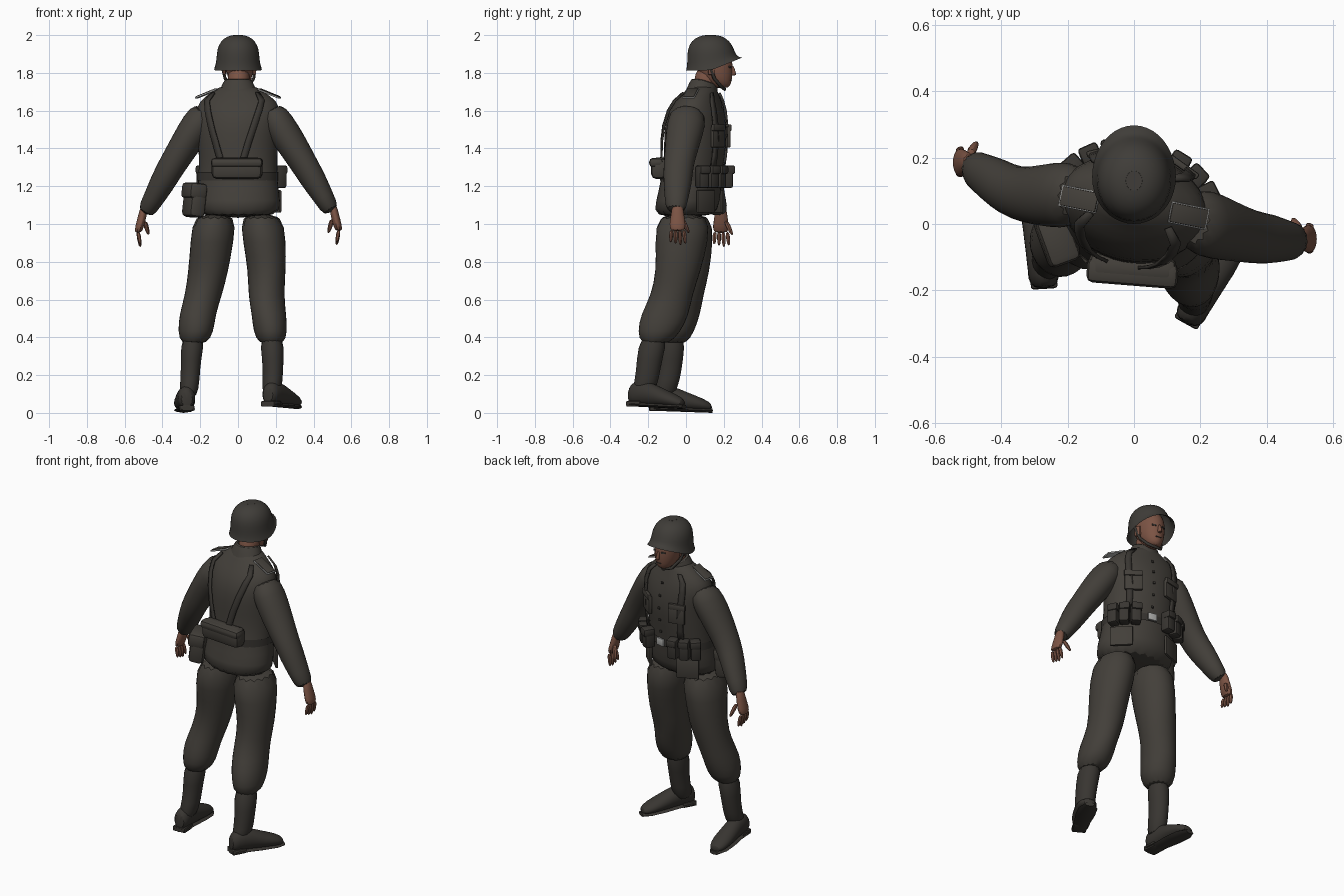
import bpy, bmesh, math
from math import sin, cos, pi, atan2
from mathutils import Vector, Matrix

if "Cube" in bpy.data.objects:
    bpy.data.objects.remove(bpy.data.objects["Cube"])


def material(name, r, g, b):
    mat = bpy.data.materials.new(name)
    mat.use_nodes = True
    mat.diffuse_color = (r, g, b, 1)
    bsdf = mat.node_tree.nodes["Principled BSDF"]
    bsdf.inputs["Base Color"].default_value = (r, g, b, 1)
    bsdf.inputs["Roughness"].default_value = 0.9
    return mat


CLOTH = material("field grey cloth", .056, .050, .042)
LEATHER = material("dark leather", .040, .036, .031)
STEEL = material("helmet steel", .050, .046, .040)
SKIN = material("skin", .20, .088, .058)
SILVER = material("silver trim", .42, .42, .41)
TWIST = -.2  # the upper body turns slightly


def finish(name, bm, mat, subsurf=0, thickness=0, angle=50):
    bmesh.ops.recalc_face_normals(bm, faces=bm.faces)
    mesh = bpy.data.meshes.new(name)
    bm.to_mesh(mesh)
    bm.free()
    mesh.materials.append(mat)
    obj = bpy.data.objects.new(name, mesh)
    bpy.context.collection.objects.link(obj)
    if thickness:
        solid = obj.modifiers.new("thickness", "SOLIDIFY")
        solid.thickness, solid.offset = thickness, 1
    if subsurf:
        obj.modifiers.new("smooth", "SUBSURF").levels = subsurf
        obj.modifiers["smooth"].render_levels = subsurf
    bpy.ops.object.select_all(action="DESELECT")
    obj.select_set(True)
    bpy.context.view_layer.objects.active = obj
    bpy.ops.object.shade_smooth_by_angle(angle=math.radians(angle))
    return obj


def loft(name, rings, mat, normal=(0, 0, 1), sides=14, yaw=0, folds=0, caps=True,
         warp=None, subsurf=1):
    """Skin elliptical rings (x, y, z, half width, half depth) along a path."""
    n = Vector(normal).normalized()
    u = (Vector((0, 1, 0)).cross(n) if abs(n.y) < .7 else n.cross(Vector((0, 0, 1)))).normalized()
    v = n.cross(u)
    turn = Matrix.Rotation(yaw, 3, "Z")
    bm, loops = bmesh.new(), []
    for k, (x, y, z, a, b) in enumerate(rings):
        loop = []
        for i in range(sides):
            t = 2 * pi * i / sides
            crease = 1 + folds * sin(3 * t + 2.4 * k) + folds * sin(2 * t - 1.7 * k)
            co = Vector((x, y, z)) + turn @ (u * cos(t) * a + v * sin(t) * b) * crease
            loop.append(bm.verts.new(warp(co) if warp else co))
        loops.append(loop)
    for low, high in zip(loops, loops[1:]):
        for i in range(sides):
            j = (i + 1) % sides
            bm.faces.new((low[i], low[j], high[j], high[i]))
    if caps:
        bm.faces.new(loops[0])
        bm.faces.new(loops[-1])
    return finish(name, bm, mat, subsurf)


def box(name, loc, size, mat, yaw=0, pitch=0, roll=0, bevel=.012):
    bm = bmesh.new()
    bmesh.ops.create_cube(bm, size=1)
    bmesh.ops.scale(bm, vec=size, verts=bm.verts)
    if bevel:
        bmesh.ops.bevel(bm, geom=bm.edges[:], offset=bevel, segments=2, affect="EDGES", profile=.5)
    spin = Matrix.Rotation(yaw, 3, "Z") @ Matrix.Rotation(roll, 3, "Y") @ Matrix.Rotation(pitch, 3, "X")
    bmesh.ops.rotate(bm, matrix=spin, verts=bm.verts)
    bmesh.ops.translate(bm, vec=loc, verts=bm.verts)
    return finish(name, bm, mat, angle=35)


# Jacket
JACKET = [(0, -.01, 1.03, .232, .168), (0, .01, 1.12, .232, .168), (0, .03, 1.24, .212, .158),
          (0, .045, 1.36, .21, .163), (0, .05, 1.48, .22, .168), (0, .055, 1.58, .235, .152),
          (0, .065, 1.65, .215, .12), (0, .08, 1.70, .14, .085), (0, .09, 1.74, .08, .07)]
loft("jacket", JACKET, CLOTH, sides=20, yaw=TWIST, folds=.012)


def on_jacket(z, degrees, offset=.0):
    """Point on the jacket and the heading of its outward normal."""
    for low, high in zip(JACKET, JACKET[1:]):
        if low[2] <= z <= high[2]:
            f = (z - low[2]) / (high[2] - low[2])
            x, y, _, a, b = [p + (q - p) * f for p, q in zip(low, high)]
            t = math.radians(degrees)
            head = atan2(sin(t) / b, cos(t) / a) + TWIST
            spot = Matrix.Rotation(TWIST, 3, "Z") @ Vector((a * cos(t), b * sin(t), 0))
            out = Vector((cos(head), sin(head), 0)) * offset
            return spot + Vector((x, y, z)) + out, head


def fitted_box(name, z, degrees, size, mat, offset=0, bevel=.012):
    spot, head = on_jacket(z, degrees, offset)
    return box(name, spot, size, mat, yaw=head - pi / 2, bevel=bevel)


def strap(name, path, width=5):
    bm = bmesh.new()
    pairs = [[bm.verts.new(on_jacket(z, d + s * width, .006)[0]) for s in (-1, 1)] for z, d in path]
    for p, q in zip(pairs, pairs[1:]):
        bm.faces.new((p[0], p[1], q[1], q[0]))
    return finish(name, bm, LEATHER, thickness=.01)


# Belt, buckle, buttons and collar
waist = Vector((0, .031, 1.25))
loft("belt", [(0, .031, z, .217, .165) for z in (1.23, 1.25, 1.275)], LEATHER,
     sides=24, yaw=TWIST, caps=False, subsurf=0)
fitted_box("belt_buckle", 1.255, 90, (.055, .012, .045), SILVER, .014, .004)
for i in range(5):
    fitted_box("jacket_button", 1.32 + i * .075, 90, (.014, .01, .014), LEATHER, .003, .003)
loft("collar", [(0, .078, 1.69, .115, .088), (0, .088, 1.73, .092, .08), (0, .098, 1.772, .074, .072),
                (0, .10, 1.765, .06, .06)], CLOTH, yaw=TWIST, caps=False,
     warp=lambda c: c - Vector((0, 0, max(0, c.y - .08) * .35)))

# Straps, breast pockets, ammunition pouches and shoulder boards
for side, tag in ((1, "right"), (-1, "left")):
    levels = [1.28, 1.36, 1.44, 1.52, 1.6, 1.65, 1.69]
    strap(tag + "_front_strap", [(z, 90 - side * 38) for z in levels])
    strap(tag + "_back_strap", [(z, 270 + side * (12 + i * 6)) for i, z in enumerate(levels)])
    fitted_box(tag + "_breast_pocket", 1.46, 90 - side * 32, (.10, .02, .11), CLOTH, .004, .006)
    fitted_box(tag + "_breast_flap", 1.51, 90 - side * 32, (.105, .02, .035), CLOTH, .01, .006)
    for k in range(3):
        angle = 90 - side * (26 + k * 17)
        fitted_box(tag + "_ammo_pouch", 1.25, angle, (.058, .06, .12), LEATHER, .028)
        fitted_box(tag + "_pouch_lid", 1.287, angle, (.062, .065, .045), LEATHER, .03, .01)
    fitted_box(tag + "_hip_pocket", 1.12, 90 - side * 42, (.13, .016, .12), CLOTH, .004, .006)
    spot = Vector((side * .165, .05 - side * .025, 1.69))
    box(tag + "_shoulder_trim", spot, (.125, .066, .008), SILVER, TWIST, roll=side * .38, bevel=.003)
    box(tag + "_shoulder_board", spot + Vector((0, 0, .004)), (.118, .058, .008), CLOTH, TWIST,
        roll=side * .38, bevel=.003)

# Gear carried at the back
box("rear_roll", (-.005, -.135, 1.295), (.27, .085, .115), CLOTH, yaw=-.08, bevel=.03)
box("rear_roll_flap", (-.005, -.148, 1.325), (.275, .075, .05), CLOTH, yaw=-.08, bevel=.02)
box("bread_bag", (-.23, -.045, 1.125), (.09, .15, .18), CLOTH, yaw=.35, roll=.12, bevel=.025)
box("bread_bag_flap", (-.232, -.047, 1.175), (.098, .155, .085), CLOTH, yaw=.35, roll=.12, bevel=.02)

# Arms and hands
ARMS = (("right", 1, Vector((.165, .015, 1.61)), Vector((.355, -.04, 1.31)), Vector((.50, -.055, 1.06))),
        ("left", -1, Vector((-.165, .085, 1.61)), Vector((-.355, .09, 1.30)), Vector((-.495, .175, 1.05))))
for tag, side, shoulder, elbow, wrist in ARMS:
    stations = [(shoulder, .072, .085), (shoulder.lerp(elbow, .25), .09, .105),
                (shoulder.lerp(elbow, .6), .083, .095), (elbow, .072, .082),
                (elbow.lerp(wrist, .35), .07, .078), (elbow.lerp(wrist, .7), .056, .062),
                (wrist, .047, .055)]
    loft(tag + "_sleeve", [(*p, a, b) for p, a, b in stations], CLOTH,
         normal=wrist - shoulder, folds=.025)
    hand = [(0, .05, .022, .03), (.012, -.01, .024, .036), (.025, -.06, .025, .046), (.035, -.10, .02, .044)]
    loft(tag + "_hand", [(wrist.x + side * x, wrist.y + .01, wrist.z + z, a, b) for x, z, a, b in hand], SKIN,
         sides=10)
    for k in range(4):
        base = wrist + Vector((side * .034, -.022 + k * .022, -.09))
        curl = Vector((-side * .012, .004 * (k - 1), -.085 + .008 * abs(k - 2)))
        loft(tag + "_finger", [(*(base + curl * f), r, r) for f, r in ((0, .013), (.5, .013), (1, .008))],
             SKIN, sides=6)
    thumb = wrist + Vector((0, .035, -.03))
    reach = Vector((-side * .022, .035, -.08))
    loft(tag + "_thumb", [(*(thumb + reach * f), r, r) for f, r in ((0, .018), (.6, .015), (1, .009))],
         SKIN, sides=6)

# Trousers bloused over boots
LEGS = {
    "right": ([(.12, -.01, 1.07, .12, .15), (.14, -.025, .9, .12, .14), (.155, -.04, .75, .102, .122),
               (.147, -.075, .62, .095, .115), (.165, -.115, .52, .095, .13), (.172, -.14, .43, .095, .115),
               (.177, -.165, .36, .068, .08)],
              [(.177, -.165, .42, .07, .08), (.185, -.195, .28, .058, .068), (.185, -.205, .18, .054, .064),
               (.175, -.235, .08, .052, .066)], Vector((.155, -.30, .035)), Vector((.315, -.01, .02))),
    "left": ([(-.12, 0, 1.07, .12, .15), (-.14, 0, .9, .12, .14), (-.155, .01, .75, .108, .12),
              (-.185, -.01, .62, .098, .108), (-.215, -.04, .52, .1, .115), (-.222, -.06, .43, .1, .105),
              (-.235, -.07, .36, .07, .078)],
             [(-.235, -.07, .42, .07, .075), (-.25, -.08, .28, .054, .064), (-.253, -.09, .18, .052, .062),
              (-.265, -.125, .07, .05, .064)], Vector((-.27, -.195, .012)), Vector((-.29, .14, 0))),
}
for tag, (trouser, shaft, heel, toe) in LEGS.items():
    loft(tag + "_trouser_leg", trouser, CLOTH, folds=.03)
    loft(tag + "_boot_shaft", shaft, LEATHER, folds=.015)
    along = toe - heel
    shape = [(0, .035, .05), (.1, .048, .065), (.35, .05, .066), (.6, .058, .048), (.85, .056, .034), (1, .03, .02)]
    foot = [(*(heel + along * f + Vector((0, 0, h + .008))), w, h) for f, w, h in shape]
    loft(tag + "_boot_foot", foot, LEATHER, normal=along)
    sole = [(*(heel + along * f + Vector((0, 0, .012))), w * .95, .012) for f, w, h in shape]
    loft(tag + "_boot_sole", sole, LEATHER, normal=along, sides=8, subsurf=0)
    box(tag + "_boot_heel", heel + along * .13 + Vector((0, 0, .015)), (.08, .085, .03), LEATHER,
        yaw=atan2(-along.x, along.y), bevel=.006)

# Neck, head and face
loft("neck", [(0, .09, 1.68, .064, .066), (.003, .105, 1.75, .058, .062), (.005, .12, 1.84, .06, .07)], SKIN)
loft("head", [(.012, .19, 1.718, .025, .035), (.012, .18, 1.74, .05, .06), (.01, .16, 1.78, .068, .088),
              (.008, .15, 1.83, .077, .102), (.005, .14, 1.89, .08, .105), (.005, .135, 1.95, .06, .08)],
     SKIN, yaw=-.1)
loft("nose", [(.02, .25, 1.785, .014, .02), (.02, .248, 1.80, .013, .018), (.017, .24, 1.845, .008, .012)],
     SKIN, sides=8)
box("mouth", (.02, .236, 1.762), (.036, .014, .006), LEATHER, yaw=-.1, bevel=.002)
for side in (1, -1):
    box("ear", (.008 + side * .078, .135, 1.82), (.016, .04, .06), SKIN, yaw=side * .2, bevel=.007)
    box("eye", (.018 + side * .03, .237 - side * .004, 1.832), (.026, .009, .01), LEATHER, yaw=-side * .35, bevel=.002)


# Helmet with flared rim rising into a visor, and chin strap
def visor(co):
    front = max(0, (co.y - .13) / .16)
    lift = front * max(0, 1.91 - co.z) * .75
    return Vector((co.x, co.y + lift * .25, co.z + lift))


shell = loft("helmet", [(0, .14, 1.812, .128, .142), (0, .138, 1.835, .121, .134), (0, .133, 1.87, .115, .128),
                        (0, .131, 1.925, .113, .125), (0, .13, 1.97, .092, .103), (0, .13, 1.996, .054, .06),
                        (0, .13, 2.0, .02, .024)], STEEL, sides=20, caps=False, warp=visor)
loft("helmet_crown", [(0, .13, 1.985, .03, .035), (0, .13, 2.0, .025, .03)], STEEL, subsurf=0)
curve = bpy.data.curves.new("chin_strap", "CURVE")
curve.dimensions, curve.bevel_depth, curve.bevel_resolution = "3D", .009, 1
route = [(-.088, .12, 1.85), (-.068, .155, 1.77), (-.035, .19, 1.725), (.012, .205, 1.713),
         (.055, .185, 1.728), (.083, .15, 1.77), (.094, .12, 1.85)]
spline = curve.splines.new("POLY")
spline.points.add(len(route) - 1)
for point, co in zip(spline.points, route):
    point.co = (*co, 1)
curve.materials.append(LEATHER)
bpy.context.collection.objects.link(bpy.data.objects.new("chin_strap", curve))
